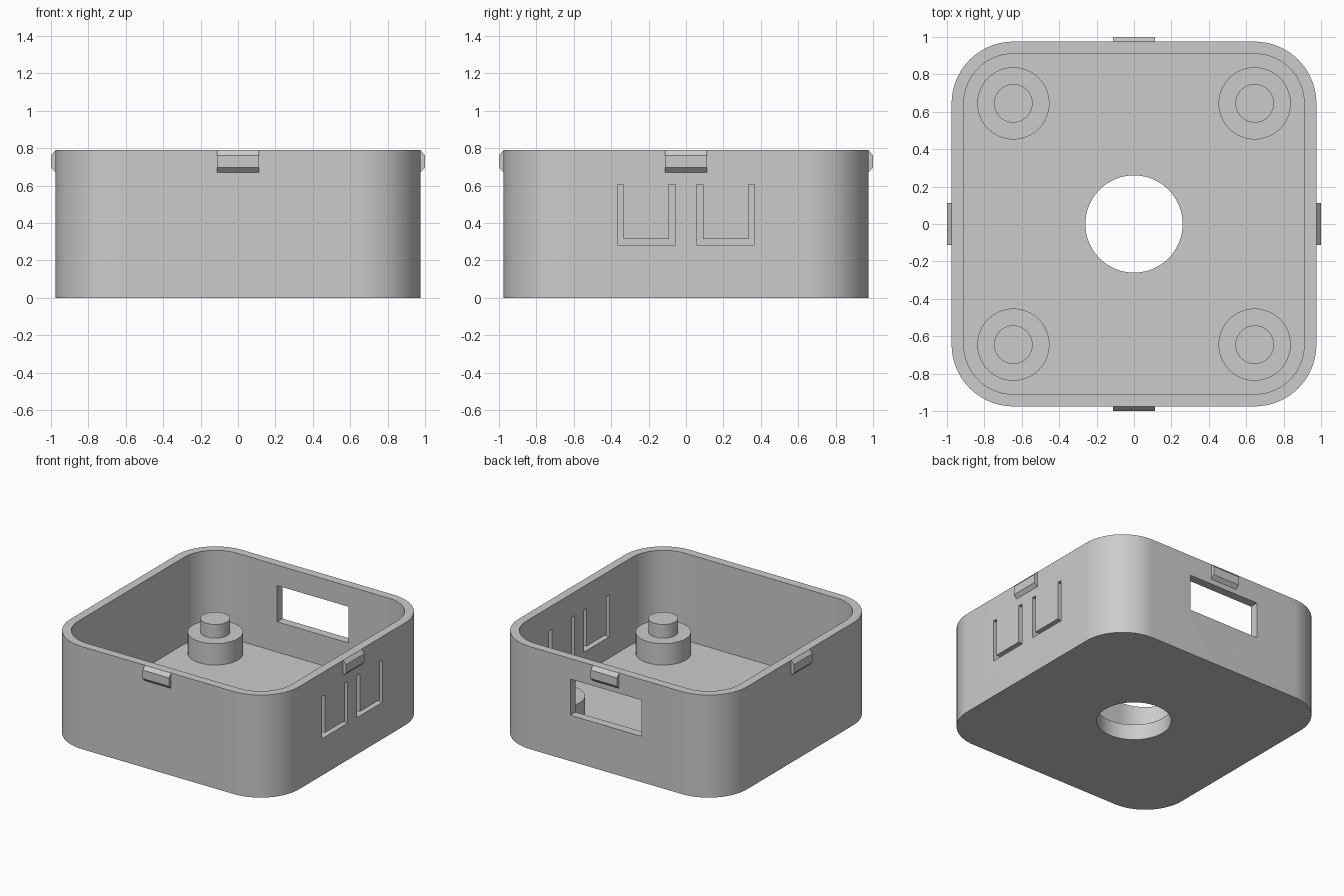
import bpy, bmesh, math
from mathutils import Matrix

cube = bpy.data.objects.get("Cube")
if cube:
    bpy.data.objects.remove(cube, do_unlink=True)

HEIGHT, FLOOR, HALF, WALL, CENTRE = 0.79, 0.12, 0.975, 0.065, 0.645

grey = bpy.data.materials.new("plain grey")
grey.use_nodes = True
colour = (0.6, 0.6, 0.6, 1)
grey.diffuse_color = colour
grey.node_tree.nodes["Principled BSDF"].inputs["Base Color"].default_value = colour

# Maps profile (x, y) to world (y, z), so the extrusion runs along world x
ALONG_X = Matrix(((0, 0, 1, 0), (1, 0, 0, 0), (0, 1, 0, 0), (0, 0, 0, 1)))


def prism(name, points, low, high, matrix=Matrix()):
    """Extrude a closed 2D profile from low to high."""
    bm = bmesh.new()
    face = bm.faces.new([bm.verts.new((x, y, low)) for x, y in points])
    grown = bmesh.ops.extrude_face_region(bm, geom=[face])["geom"]
    top = [v for v in grown if isinstance(v, bmesh.types.BMVert)]
    bmesh.ops.translate(bm, verts=top, vec=(0, 0, high - low))
    bmesh.ops.transform(bm, matrix=matrix, verts=bm.verts)
    bmesh.ops.recalc_face_normals(bm, faces=bm.faces)
    mesh = bpy.data.meshes.new(name)
    bm.to_mesh(mesh)
    bm.free()
    mesh.materials.append(grey)
    obj = bpy.data.objects.new(name, mesh)
    bpy.context.collection.objects.link(obj)
    return obj


def arc(cx, cy, radius, start, sweep, steps):
    angles = [start + sweep * i / steps for i in range(steps + 1)]
    return [(cx + radius * math.cos(a), cy + radius * math.sin(a)) for a in angles]


def circle(cx, cy, radius):
    return arc(cx, cy, radius, 0, math.tau, 64)[:-1]


def rounded_square(half):
    points = []
    for k, (sx, sy) in enumerate(((1, 1), (-1, 1), (-1, -1), (1, -1))):
        points += arc(sx * CENTRE, sy * CENTRE, half - CENTRE,
                      k * math.pi / 2, math.pi / 2, 20)
    return points


def rectangle(x0, x1, y0, y1):
    return [(x0, y0), (x1, y0), (x1, y1), (x0, y1)]


def select_only(obj):
    bpy.ops.object.select_all(action="DESELECT")
    obj.select_set(True)
    bpy.context.view_layer.objects.active = obj


def cut(obj, cutter):
    cutter.hide_render = True
    select_only(obj)
    mod = obj.modifiers.new("cut", "BOOLEAN")
    mod.operation, mod.solver, mod.object = "DIFFERENCE", "EXACT", cutter
    bpy.ops.object.modifier_apply(modifier=mod.name)
    bpy.data.objects.remove(cutter, do_unlink=True)


def smooth(obj):
    select_only(obj)
    bpy.ops.object.shade_smooth_by_angle(angle=math.radians(30))


# Open tray with rounded corners and a round hole in the floor
tray = prism("tray", rounded_square(HALF), 0, HEIGHT)
cut(tray, prism("cavity_cutter", rounded_square(HALF - WALL), FLOOR, 1))
cut(tray, prism("floor_hole_cutter", circle(0, 0, 0.26), -0.1, 0.3))

# Rectangular window in the back wall
cut(tray, prism("window_cutter", rectangle(0.85, 1.1, 0.353, 0.632),
                -0.303, 0.303, ALONG_X))

# Two U-shaped slots through the +x wall
for middle in (-0.212, 0.212):
    a, b, low, inner, top = 0.155, 0.122, 0.283, 0.315, 0.607
    half_u = [(b, top), (a, top), (a, low)]
    profile = [(middle + y, z) for y, z in half_u]
    profile += [(middle - y, z) for y, z in reversed(half_u)]
    profile += [(middle - b, inner), (middle + b, inner)]
    cut(tray, prism("slot_cutter", profile, 0.85, 1.1, ALONG_X))
smooth(tray)

# Stepped standoffs in the four corners
for sx in (-1, 1):
    for sy in (-1, 1):
        x, y = sx * CENTRE, sy * CENTRE
        smooth(prism("standoff_base", circle(x, y, 0.193), FLOOR, 0.285))
        smooth(prism("standoff_peg", circle(x, y, 0.103), 0.285, 0.39))

# Bevelled snap clip at the rim on each side
clip = [(0.974, 0.67), (1, 0.697), (1, 0.762), (0.976, 0.79), (0.974, 0.79)]
for k, side in enumerate(("back", "right", "front", "left")):
    turn = Matrix.Rotation(k * math.pi / 2, 4, "Z")
    prism("snap_clip_" + side, clip, -0.112, 0.112, turn @ ALONG_X)
